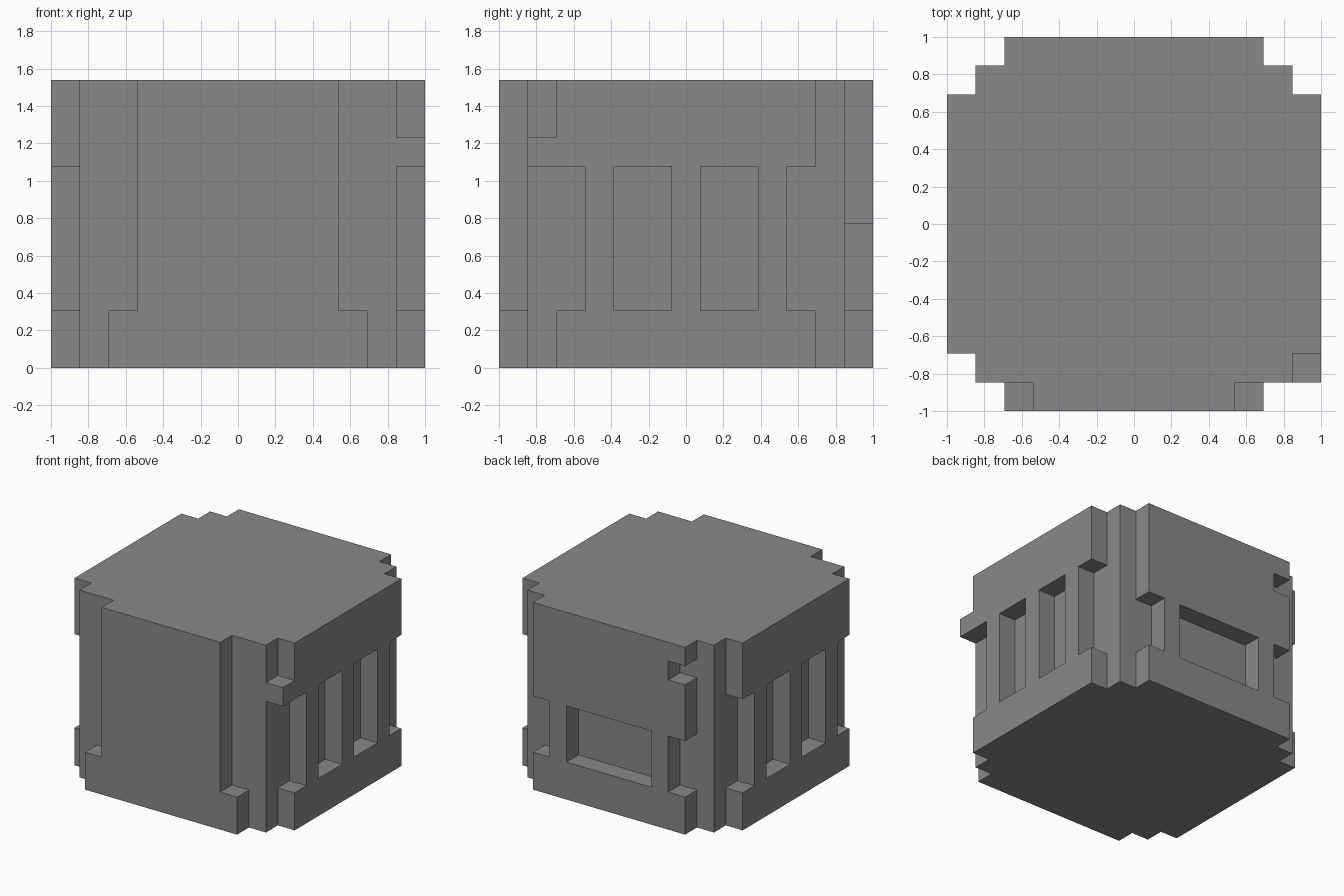
import bpy
import bmesh
from math import radians
from mathutils import Matrix

UNIT = 2 / 13          # one block
CORE, OUTER = 5.5, 6.5  # half widths in blocks
HEIGHT = 10

old = bpy.data.objects.get("Cube")
if old:
    bpy.data.objects.remove(old, do_unlink=True)

stone = bpy.data.materials.new("stone grey")
grey = (0.25, 0.25, 0.25, 1)
stone.diffuse_color = grey
stone.use_nodes = True
stone.node_tree.nodes["Principled BSDF"].inputs["Base Color"].default_value = grey


def prism(name, outline, y0, y1, angle):
    """Extrude a front-facing (u, z) outline from y0 to y1, then turn it about z."""
    bm = bmesh.new()
    face = bm.faces.new([bm.verts.new((u, y0, z)) for u, z in outline])
    side = bmesh.ops.extrude_face_region(bm, geom=[face])["geom"]
    moved = [v for v in side if isinstance(v, bmesh.types.BMVert)]
    bmesh.ops.translate(bm, verts=moved, vec=(0, y1 - y0, 0))
    bmesh.ops.recalc_face_normals(bm, faces=bm.faces)
    bm.transform(Matrix.Rotation(radians(angle), 4, "Z") @ Matrix.Scale(UNIT, 4))
    mesh = bpy.data.meshes.new(name)
    bm.to_mesh(mesh)
    bm.free()
    mesh.materials.append(stone)
    obj = bpy.data.objects.new(name, mesh)
    bpy.context.collection.objects.link(obj)
    return obj


def rectangle(left, right, low, high):
    return [(left, low), (right, low), (right, high), (left, high)]


def panel(name, levels, angle, windows=()):
    """Stepped wall panel: levels are (top, left, right) from the ground up."""
    right_edge, left_edge, low = [], [], 0
    for top, left, right in levels:
        right_edge += [(right, low), (right, top)]
        left_edge += [(left, low), (left, top)]
        low = top
    # drop doubled points where neighbouring levels share an edge
    outline = list(dict.fromkeys(right_edge + left_edge[::-1]))
    obj = prism(name, outline, -OUTER, -CORE, angle)

    cutters = []
    for window in windows:
        cutter = prism("window_cutter", rectangle(*window), -OUTER - 1, -CORE + 1, angle)
        cutter.hide_render = True
        cut = obj.modifiers.new("window", "BOOLEAN")
        cut.operation, cut.solver, cut.object = "DIFFERENCE", "EXACT", cutter
        cutters.append(cutter)
    if cutters:
        graph = bpy.context.evaluated_depsgraph_get()
        baked = bpy.data.meshes.new_from_object(obj.evaluated_get(graph))
        obj.modifiers.clear()
        obj.data = baked
        for cutter in cutters:
            bpy.data.objects.remove(cutter, do_unlink=True)
    return obj


# Solid middle
prism("body_core", rectangle(-CORE, CORE, 0, HEIGHT), -CORE, CORE, 0)

WIDE, NARROW = 4.5, 3.5
foot = (2, -WIDE, WIDE)

# Plain front with a wider foot
panel("front_panel", [foot, (HEIGHT, -NARROW, NARROW)], 0)

# Side walls with columns; the left one has a block jutting towards the front
columns = (7, -NARROW, NARROW)
slots = [(-2.5, -0.5, 2, 7), (0.5, 2.5, 2, 7)]
panel("left_wall", [foot, columns, (8, -CORE, WIDE), (HEIGHT, -WIDE, WIDE)], 90, slots)
panel("right_wall", [foot, columns, (HEIGHT, -WIDE, WIDE)], -90, slots)

# Back wall with one wide recess and notched edges
panel("back_panel", [foot, (5, -NARROW, NARROW), (8, -WIDE, WIDE),
                     (9, -WIDE, NARROW), (HEIGHT, -WIDE, WIDE)],
      180, [(-2.5, 2.5, 2, 5)])
